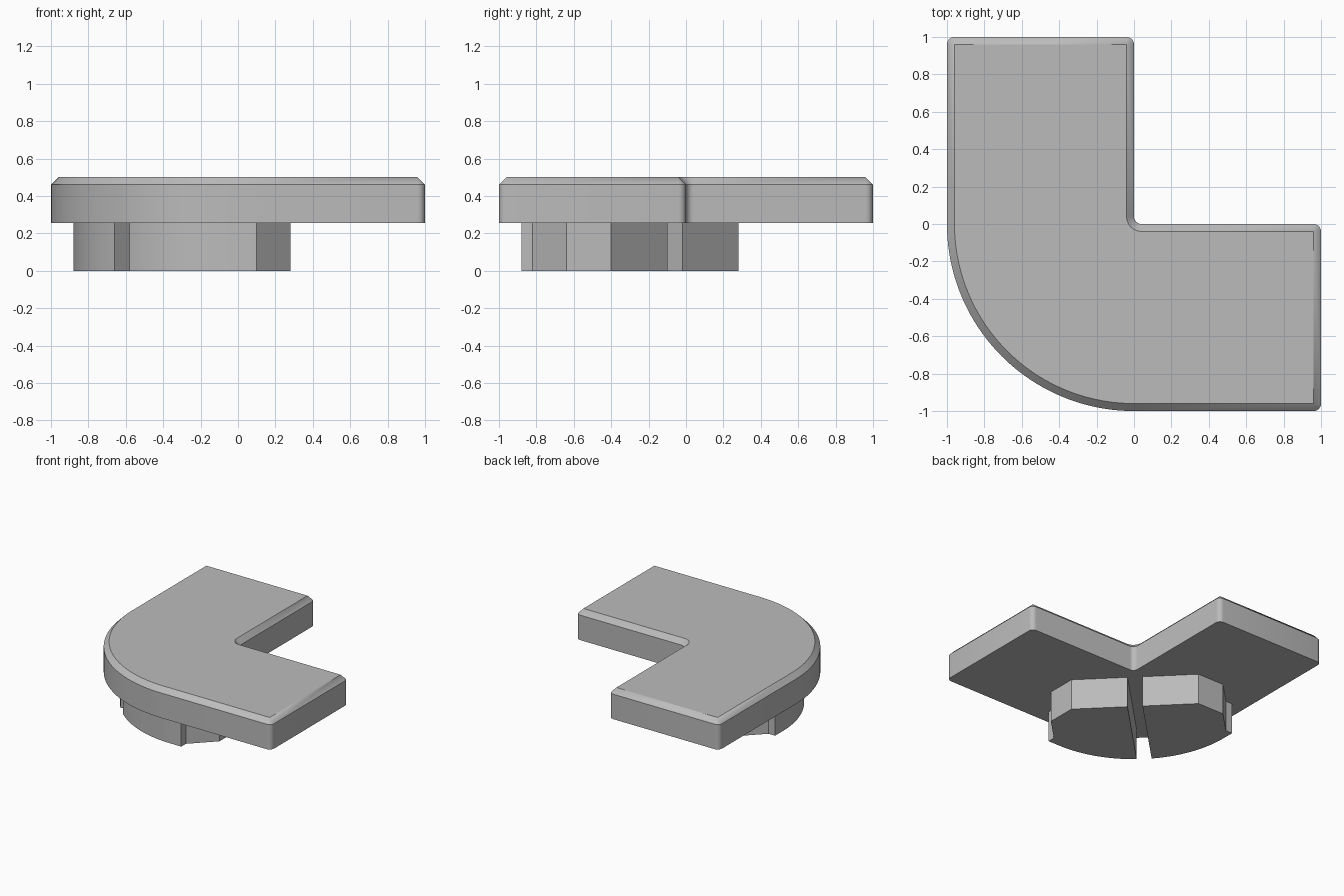
import bpy
import bmesh
from math import cos, sin, radians, asin, degrees

cube = bpy.data.objects.get("Cube")
if cube:
    bpy.data.objects.remove(cube, do_unlink=True)

PLATE_BOTTOM, PLATE_TOP = 0.255, 0.5
BEVEL = 0.04

grey = bpy.data.materials.new("light_grey")
grey.use_nodes = True
colour = (0.5, 0.5, 0.5, 1)
grey.diffuse_color = colour
grey.node_tree.nodes["Principled BSDF"].inputs["Base Color"].default_value = colour


def arc(cx, cy, radius, start, end, steps):
    angles = [radians(start + (end - start) * i / steps) for i in range(steps + 1)]
    return [(cx + radius * cos(a), cy + radius * sin(a)) for a in angles]


def loft(name, rings):
    """Solid through stacked outlines, each given as (points, height)."""
    bm = bmesh.new()
    loops = [[bm.verts.new((x, y, z)) for x, y in pts] for pts, z in rings]
    bm.faces.new(loops[0][::-1])
    bm.faces.new(loops[-1])
    for low, high in zip(loops, loops[1:]):
        for i in range(len(low)):
            j = (i + 1) % len(low)
            bm.faces.new((low[i], low[j], high[j], high[i]))
    bmesh.ops.remove_doubles(bm, verts=bm.verts, dist=0.0001)
    bmesh.ops.recalc_face_normals(bm, faces=bm.faces)
    mesh = bpy.data.meshes.new(name)
    bm.to_mesh(mesh)
    bm.free()
    mesh.materials.append(grey)
    obj = bpy.data.objects.new(name, mesh)
    bpy.context.collection.objects.link(obj)
    bpy.ops.object.select_all(action="DESELECT")
    obj.select_set(True)
    bpy.context.view_layer.objects.active = obj
    bpy.ops.object.shade_smooth_by_angle(angle=radians(30))
    return obj


def plate_outline(inset):
    """L shape with small rounded corners and one large rounded outer corner."""
    small, far = BEVEL - inset, 1 - BEVEL
    return (arc(far, -far, small, -90, 0, 6)
            + arc(far, -BEVEL, small, 0, 90, 6)
            + arc(BEVEL, BEVEL, BEVEL + inset, 270, 180, 6)
            + arc(-BEVEL, far, small, 0, 90, 6)
            + arc(-far, far, small, 90, 180, 6)
            + arc(0, 0, 1 - inset, 180, 270, 40))


# Corner plate with a bevelled top edge
loft("corner_plate", [(plate_outline(0), PLATE_BOTTOM),
                      (plate_outline(0), PLATE_TOP - BEVEL),
                      (plate_outline(BEVEL), PLATE_TOP)])

# Split plug underneath: two halves mirrored across the diagonal slot
RADIUS, SLOT = 0.88, 0.08
slot_angle = 225 + degrees(asin(SLOT / 2 ** 0.5 / RADIUS))
half = arc(0, 0, RADIUS, slot_angle, 270, 20) + [
    (0.10, -0.88), (0.10, -0.82), (0.28, -0.64), (0.28, -0.40), (-0.02, -0.10)]
loft("plug_half_front", [(half, 0), (half, PLATE_BOTTOM)])
mirrored = [(y, x) for x, y in reversed(half)]
loft("plug_half_back", [(mirrored, 0), (mirrored, PLATE_BOTTOM)])
